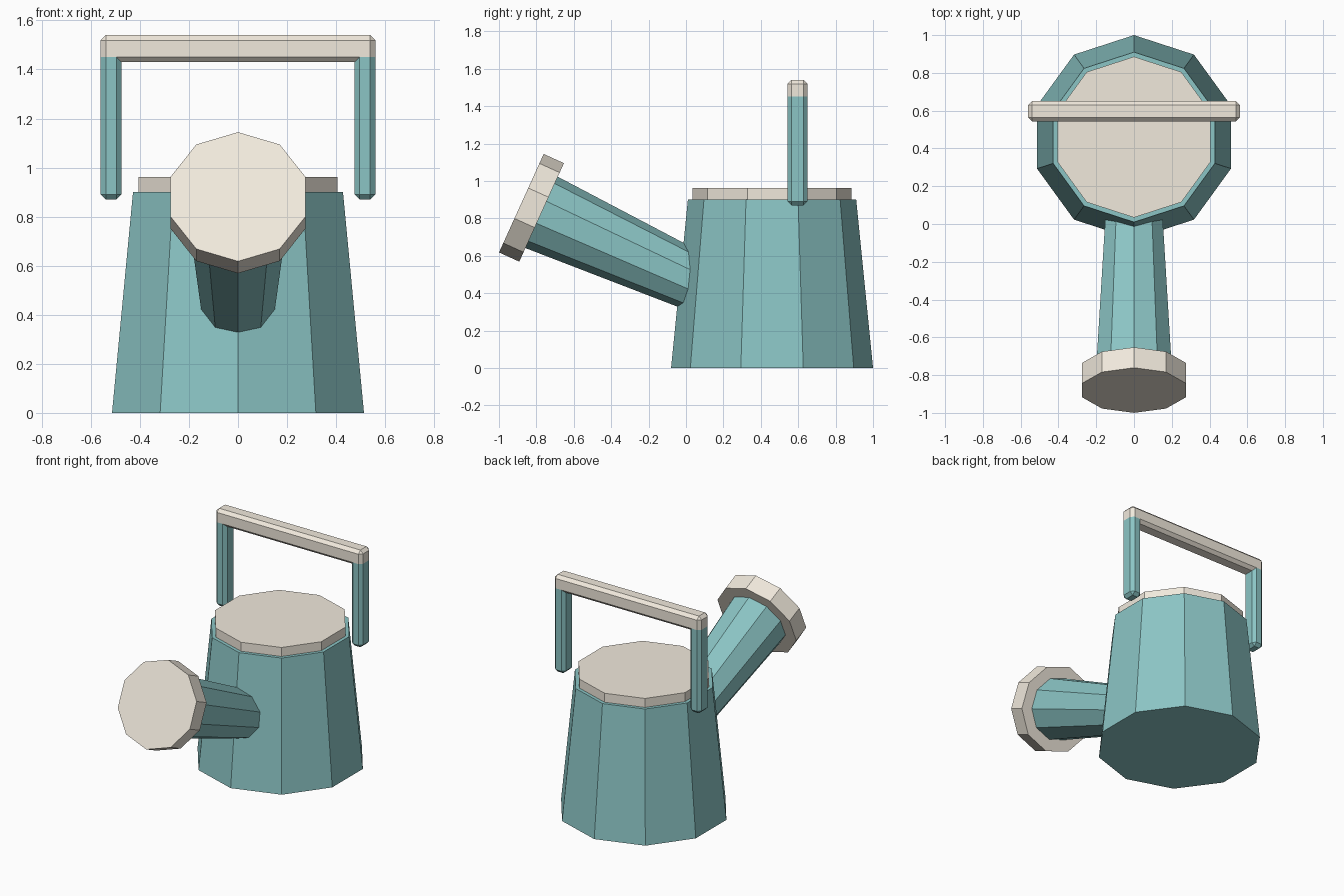
import bpy, bmesh, math
from mathutils import Vector

if "Cube" in bpy.data.objects:
    bpy.data.objects.remove(bpy.data.objects["Cube"])


def material(name, color):
    m = bpy.data.materials.new(name)
    m.diffuse_color = (*color, 1)
    m.use_nodes = True
    m.node_tree.nodes["Principled BSDF"].inputs["Base Color"].default_value = m.diffuse_color
    return m


TEAL = material("teal", (0.26, 0.56, 0.56))
CREAM = material("cream", (0.88, 0.82, 0.72))


def finish(name, bm, mats):
    bmesh.ops.recalc_face_normals(bm, faces=bm.faces[:])
    me = bpy.data.meshes.new(name)
    bm.to_mesh(me)
    bm.free()
    for m in mats:
        me.materials.append(m)
    ob = bpy.data.objects.new(name, me)
    bpy.context.collection.objects.link(ob)
    return ob


def frustum(name, p0, p1, r0, r1, mat, n=10):
    """Tapered n-gon prism between two (y, z) points, one corner pointing up/back."""
    a, b = Vector((0, *p0)), Vector((0, *p1))
    side = Vector((1, 0, 0))
    up = side.cross((b - a).normalized())
    bm = bmesh.new()
    rings = []
    for p, r in ((a, r0), (b, r1)):
        angles = [2 * math.pi * i / n for i in range(n)]
        rings.append([bm.verts.new(p + r * (math.sin(t) * side + math.cos(t) * up)) for t in angles])
    for i in range(n):
        j = (i + 1) % n
        bm.faces.new((rings[0][i], rings[0][j], rings[1][j], rings[1][i]))
    for ring in rings:
        bm.faces.new(ring)
    return finish(name, bm, [mat])


# Can body and lid
frustum("body", (0.46, 0), (0.46, 0.9), 0.54, 0.45, TEAL)
frustum("lid", (0.46, 0.9), (0.46, 0.962), 0.426, 0.426, CREAM)

# Spout rising forward, with the sprinkler rose on its end
ang = math.radians(24.4)
rose_back = Vector((-0.772, 0.832))
axis = Vector((-math.cos(ang), math.sin(ang)))
frustum("spout", rose_back - axis * 0.92, rose_back + axis * 0.01, 0.156, 0.21, TEAL)
frustum("rose", rose_back, rose_back + axis * 0.119, 0.289, 0.289, CREAM)

# U-shaped handle: extruded outline with chamfered outer edges
xo, xi, z0, zi, z1 = 0.56, 0.475, 0.87, 1.43, 1.54
outline = [(-xo, z0), (-xi, z0), (-xi, zi), (xi, zi), (xi, z0), (xo, z0), (xo, z1), (-xo, z1)]
bm = bmesh.new()
front = bm.faces.new([bm.verts.new((x, 0.542, z)) for x, z in outline])
ext = bmesh.ops.extrude_face_region(bm, geom=[front], use_keep_orig=True)
bmesh.ops.translate(bm, vec=(0, 0.108, 0), verts=[v for v in ext["geom"] if isinstance(v, bmesh.types.BMVert)])
bmesh.ops.recalc_face_normals(bm, faces=bm.faces[:])
convex = [e for e in bm.edges if e.calc_face_angle_signed() > 0.1]
bmesh.ops.bevel(bm, geom=convex, offset=0.021, offset_type='OFFSET', segments=1, affect='EDGES')

# Colour split: teal posts, cream grip
bmesh.ops.bisect_plane(bm, geom=bm.verts[:] + bm.edges[:] + bm.faces[:],
                       plane_co=(0, 0, 1.451), plane_no=(0, 0, 1), dist=0.002)
for f in bm.faces:
    c = f.calc_center_median()
    f.material_index = 0 if c.z < 1.45 and abs(c.x) > 0.3 else 1
finish("handle", bm, [TEAL, CREAM])
